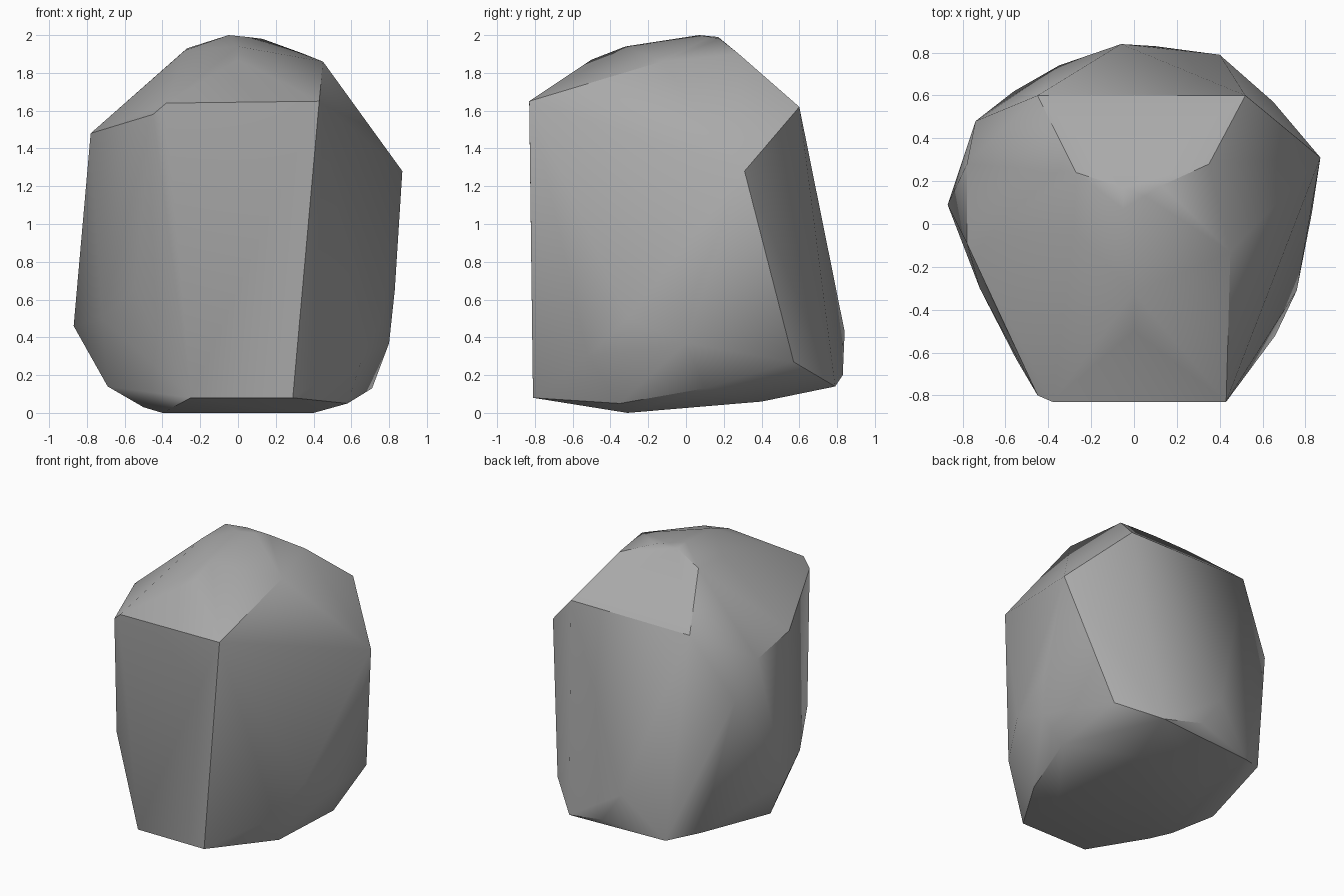
import bpy
import bmesh
import math

# Remove the default object
default_cube = bpy.data.objects.get("Cube")
if default_cube:
    bpy.data.objects.remove(default_cube, do_unlink=True)


def make_material(name, color):
    """One flat stone colour, shown in the viewport and in renders."""
    material = bpy.data.materials.new(name)
    material.use_nodes = True
    material.diffuse_color = color
    shader = next(node for node in material.node_tree.nodes
                  if node.type == "BSDF_PRINCIPLED")
    shader.inputs["Base Color"].default_value = color
    shader.inputs["Roughness"].default_value = 0.9
    return material


def make_boulder(name, corner_groups, material, sharp_angle):
    """Wrap a tight convex skin around the corner points of a stone."""
    bm = bmesh.new()
    for group in corner_groups:
        for corner in group:
            bm.verts.new(corner)
    hull = bmesh.ops.convex_hull(bm, input=bm.verts[:])
    leftovers = [item for item in hull["geom_interior"]
                 if isinstance(item, bmesh.types.BMVert)]
    bmesh.ops.delete(bm, geom=leftovers, context="VERTS")

    # Join the nearly level triangles of each cleaved facet
    bmesh.ops.dissolve_limit(bm, angle_limit=math.radians(2),
                             verts=bm.verts[:], edges=bm.edges[:])
    bmesh.ops.recalc_face_normals(bm, faces=bm.faces[:])

    mesh = bpy.data.meshes.new(name)
    bm.to_mesh(mesh)
    bm.free()
    mesh.materials.append(material)
    boulder = bpy.data.objects.new(name, mesh)
    bpy.context.collection.objects.link(boulder)

    # Soft worn edges, crisp cleaved edges
    bpy.ops.object.select_all(action="DESELECT")
    boulder.select_set(True)
    bpy.context.view_layer.objects.active = boulder
    bpy.ops.object.shade_smooth_by_angle(angle=math.radians(sharp_angle))
    return boulder


# Flat cleaved front
front_facet = [
    (-.25, -.81, .08), (.29, -.81, .08), (.43, -.83, 1.65),
    (-.38, -.83, 1.64), (-.45, -.8, 1.58),
]

# Rounded crown
crown = [
    (-.05, .07, 2), (.05, .13, 1.99), (-.28, -.03, 1.92),
    (.45, -.13, 1.86), (0, -.32, 1.94), (0, -.5, 1.87),
]

# Sloping facet behind the crown
rear_slope = [
    (-.45, .6, 1.62), (.52, .6, 1.62), (.35, .28, 1.9),
    (.13, .18, 1.98), (-.05, .17, 1.99), (-.27, .24, 1.93),
]

# Bulging sides
left_side = [
    (.87, .31, 1.28), (.83, .05, .65), (.8, 0, .37),
    (.76, -.31, .5), (.66, -.52, .3), (.71, .1, .13),
]
right_side = [
    (-.78, -.09, 1.48), (-.78, .28, 1.41), (-.74, .48, 1.17),
    (-.87, .09, .46), (-.72, -.3, .5), (-.55, -.63, .65),
    (-.69, 0, .14),
]

# Lower rim at the back
rear_rim = [
    (.65, .57, .27), (.4, .79, .14), (.1, .83, .2),
    (-.06, .84, .43), (-.35, .74, .13), (-.56, .62, .2),
]

# Resting surface
underside = [
    (.4, -.31, 0), (-.4, -.31, 0), (.58, -.35, .05),
    (-.5, -.2, .03), (.3, .4, .06), (-.3, .4, .06),
]

stone_grey = make_material("stone grey", (.4, .4, .4, 1))
make_boulder(
    "boulder",
    [front_facet, crown, rear_slope, left_side, right_side, rear_rim, underside],
    stone_grey,
    sharp_angle=35,
)
